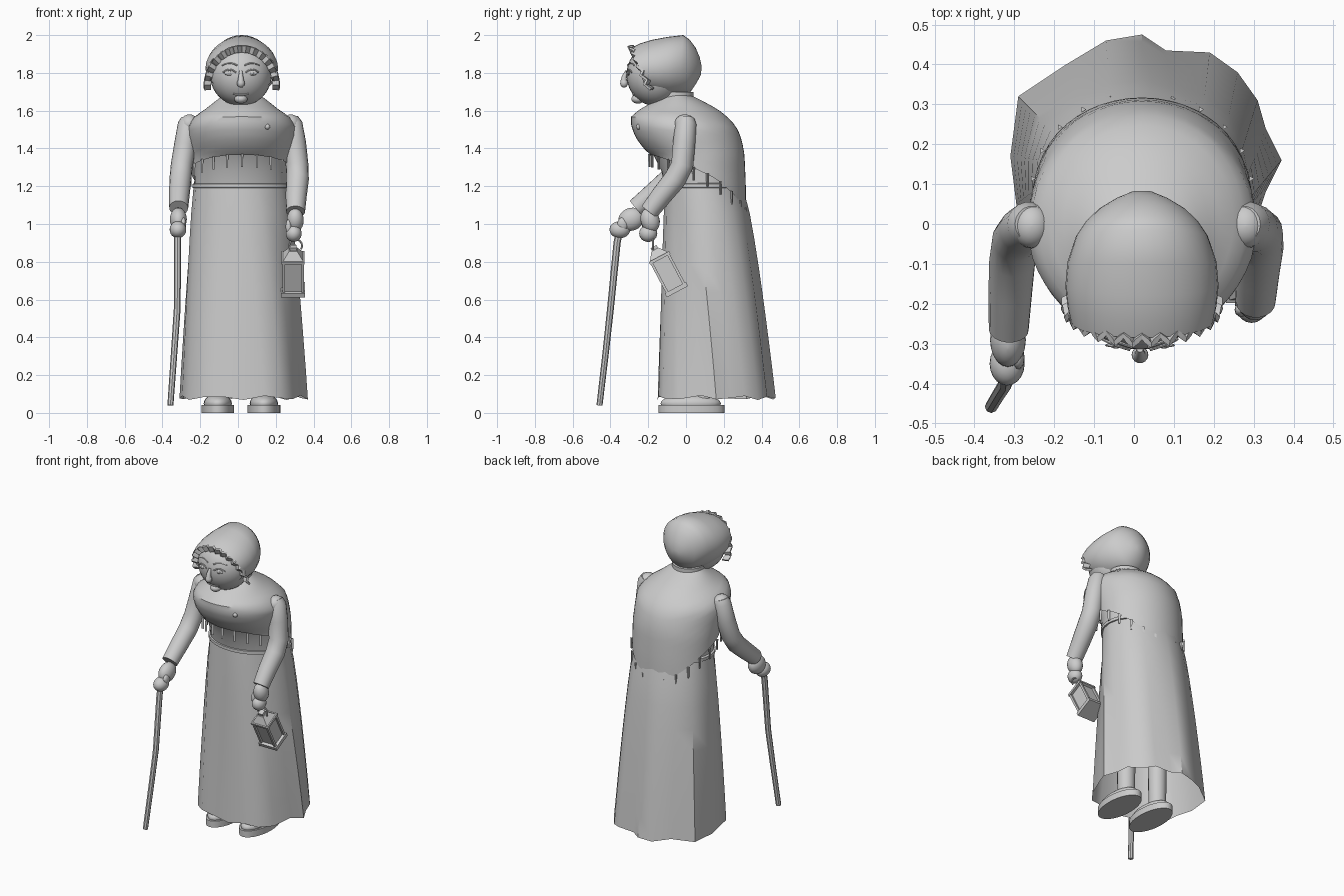
import bpy, math
from mathutils import Vector, Matrix

if "Cube" in bpy.data.objects:
    bpy.data.objects.remove(bpy.data.objects["Cube"])

grey = bpy.data.materials.new("plain_grey")
grey.diffuse_color = (0.6, 0.6, 0.6, 1)
grey.use_nodes = True
grey.node_tree.nodes["Principled BSDF"].inputs["Base Color"].default_value = grey.diffuse_color
CX = 0.02  # body centre line


def finish(name, verts, faces, smooth=40):
    me = bpy.data.meshes.new(name)
    me.from_pydata([tuple(v) for v in verts], [], faces)
    me.materials.append(grey)
    ob = bpy.data.objects.new(name, me)
    bpy.context.collection.objects.link(ob)
    bpy.ops.object.select_all(action='DESELECT')
    ob.select_set(True)
    bpy.context.view_layer.objects.active = ob
    bpy.ops.object.mode_set(mode='EDIT')
    bpy.ops.mesh.select_all(action='SELECT')
    bpy.ops.mesh.normals_make_consistent(inside=False)
    bpy.ops.object.mode_set(mode='OBJECT')
    if smooth:
        bpy.ops.object.shade_smooth_by_angle(angle=math.radians(smooth))
    return ob


def loft(name, rings, cap0=True, cap1=True, closed=True, smooth=40):
    n = len(rings[0])
    verts = [v for r in rings for v in r]
    faces = [(k*n + i, k*n + (i+1) % n, (k+1)*n + (i+1) % n, (k+1)*n + i)
             for k in range(len(rings)-1) for i in range(n if closed else n-1)]
    if cap0:
        faces.append(tuple(range(n)))
    if cap1:
        faces.append(tuple(range((len(rings)-1)*n, len(rings)*n)))
    return finish(name, verts, faces, smooth)


def tube(name, pts, radii, n=12, smooth=40):
    pts = [Vector(p) for p in pts]
    rings = []
    for i, p in enumerate(pts):
        d = pts[min(i+1, len(pts)-1)] - pts[max(i-1, 0)]
        side = d.cross(Vector((0, 1, 0.01))).normalized()
        up = side.cross(d).normalized()
        rings.append([p + radii[i]*(side*math.cos(a) + up*math.sin(a))
                      for a in (2*math.pi*j/n for j in range(n))])
    return loft(name, rings, smooth=smooth)


def ball(name, c, r, seg=20, rows=12, tilt=0):
    rot = Matrix.Rotation(tilt, 3, 'X')
    rings = []
    for k in range(rows+1):
        t = math.pi*min(max(k/rows, 0.01), 0.99)
        rings.append([Vector(c) + rot @ Vector((r[0]*math.sin(t)*math.cos(a), r[1]*math.sin(t)*math.sin(a),
                      -r[2]*math.cos(t))) for a in (2*math.pi*j/seg for j in range(seg))])
    return loft(name, rings, smooth=50)


def oval(z, rx, yf, yb, n=40, cx=CX):
    return [Vector((cx + rx*math.cos(a), (yf+yb)/2 + (yb-yf)/2*math.sin(a), z))
            for a in (2*math.pi*j/n for j in range(n))]


def box(name, size, mat, taper=1.0):
    x, y, z = (s/2 for s in size)
    ring = [(-x, -y), (x, -y), (x, y), (-x, y)]
    return loft(name, [[mat @ Vector((a, b, -z)) for a, b in ring],
                       [mat @ Vector((a*taper, b*taper, z)) for a, b in ring]], smooth=0)


# skirt: oval waist spreading into an uneven folded hem
hem = [(.02, .475), (-.07, .46), (-.17, .40), (-.29, .32), (-.31, .17), (-.295, .05), (-.26, -.05),
       (-.18, -.12), (-.08, -.145), (.03, -.15), (.14, -.145), (.23, -.12), (.29, -.04), (.33, .08),
       (.37, .16), (.33, .24), (.31, .31), (.26, .38), (.19, .43), (.08, .435)]
rings = []
for k in range(9):
    s = k/8
    ring = []
    for i, (hx, hy) in enumerate(hem):
        a = math.pi/2 + 2*math.pi*i/len(hem)
        w = s**0.75
        x, y = CX + .255*math.cos(a), .095 + .205*math.sin(a)
        drop = 1.12 + (.012*math.sin(i*2.3) if k == 8 else 0)
        ring.append(Vector((x + (hx-x)*w, y + (hy-y)*w, 1.2 - drop*s)))
    rings.append(ring)
loft("skirt", rings, cap0=True, cap1=False)

# bodice and waistband
loft("bodice", [oval(1.19, .25, -.11, .3), oval(1.28, .25, -.13, .3), oval(1.38, .255, -.18, .295),
                oval(1.45, .25, -.23, .27)])
loft("waistband", [oval(z, r, -.11 - (r-.25), .3 + (r-.25))
                   for z, r in ((1.19, .25), (1.192, .262), (1.212, .262), (1.216, .25))])

# shawl: hunched dome whose hem drops toward the back
PROFILE = [(1.0, .265, -.11, .318), (1.20, .268, -.14, .317), (1.36, .275, -.18, .31),
           (1.40, .278, -.225, .305), (1.46, .285, -.268, .29), (1.52, .285, -.29, .265),
           (1.57, .25, -.29, .215), (1.61, .19, -.24, .165), (1.65, .14, -.17, .09), (1.68, .10, -.12, .03)]
HEM = [(-.3, 1.375), (-.18, 1.37), (.04, 1.295), (.15, 1.24), (.25, 1.15), (.32, 1.06)]


def lookup(table, v):
    v = min(max(v, table[0][0]), table[-1][0])
    for a, b in zip(table, table[1:]):
        if v <= b[0]:
            t = (v-a[0])/(b[0]-a[0])
            return [p + (q-p)*t for p, q in zip(a[1:], b[1:])]


def shawl_point(a, z, grow=0.0):
    rx, yf, yb = lookup(PROFILE, z)
    return Vector((CX + (rx+grow)*math.cos(a), (yf+yb)/2 + ((yb-yf)/2+grow)*math.sin(a), z))


def hem_z(a):
    return lookup(HEM, shawl_point(a, 1.32).y)[0]


N = 48
rings = []
for k in range(19):
    t = math.sin(k/18*math.pi/2)
    rings.append([shawl_point(a, hem_z(a) + (1.68-hem_z(a))*t) for a in (2*math.pi*j/N for j in range(N))])
loft("shawl", rings, cap0=False)

# fringe strands along the shawl hem
for j in range(22):
    a = 2*math.pi*(j+.5)/22
    p = shawl_point(a, hem_z(a), .006)
    tube("fringe_strand", [p + Vector((0, 0, .005)), p - Vector((0, 0, .065))], [.008, .007], 3, 0)
ball("shawl_pin", (.155, -.25, 1.515), (.015, .015, .015), 10, 6)

# neck and head
loft("neck", [oval(1.64, .10, -.15, .04), oval(1.70, .10, -.15, .04)])
FC, FR = Vector((.015, -.16, 1.79)), Vector((.163, .155, .165))
ball("head", FC, FR, 32, 20)


def on_face(x, z, out=0.0):
    q = 1 - ((x-FC.x)/FR.x)**2 - ((z-FC.z)/FR.z)**2
    return Vector((x, FC.y - FR.y*math.sqrt(max(q, 0)) - out, z))


# facial features
for s in (-1, 1):
    ex = FC.x + s*.06
    ball("eye", on_face(ex, 1.80), (.028, .006, .014), 14, 8)
    ball("pupil", on_face(ex, 1.80, .004), (.01, .005, .01), 10, 6)
    tube("eyelid", [on_face(ex + u*.034, 1.803 + .015*(1-u*u), .002) for u in (-1, -.5, 0, .5, 1)], [.004]*5, 6)
    tube("eyebrow", [on_face(ex + u*.04, 1.84 + .012*(1-u*u), .002) for u in (-1, -.5, 0, .5, 1)], [.004]*5, 6)
tube("nose_bridge", [on_face(FC.x, 1.81), on_face(FC.x, 1.78, .012), on_face(FC.x, 1.75, .02)], [.008, .013, .018])
ball("nose_tip", (FC.x, -.328, 1.745), (.021, .021, .023), 14, 10)
tube("mouth", [on_face(FC.x + u*.04, 1.683 + .006*u*u, .002) for u in (-1, -.5, 0, .5, 1)], [.005]*5, 6)
ball("chin", (FC.x, -.255, 1.662), (.035, .035, .025), 14, 10)

# bonnet: sloping brim section rounded off to the back (top y, top z, bottom y, bottom z, half width)
sections = [(-.285, 1.935, -.205, 1.69, .178), (-.24, 1.957, -.17, 1.68, .187), (-.18, 1.975, -.13, 1.675, .192),
            (-.10, 1.99, -.09, 1.672, .187), (-.015, 2.0, -.045, 1.675, .165), (.02, 1.975, -.005, 1.685, .14),
            (.05, 1.935, .025, 1.70, .108), (.072, 1.885, .055, 1.745, .065), (.083, 1.835, .079, 1.79, .025)]
rings = []
for ty, tz, by, bz, w in sections:
    rings.append([Vector((CX + w*math.cos(a), (ty+by)/2 + (ty-by)/2*math.sin(a),
                          (tz+bz)/2 + (tz-bz)/2*math.sin(a))) for a in (2*math.pi*j/36 for j in range(36))])
loft("bonnet", rings, cap0=False, smooth=60)

# crimped frill around the bonnet opening
inner, outer = [], []
for j in range(57):
    a = -.08 + (math.pi+.16)*j/56
    wave = (.011, 0, -.011, 0)[j % 4]
    for lst, r, dy in ((inner, .165, .01), (outer, .2, -.006)):
        lst.append(Vector((CX + r*math.cos(a), -.2 - .088*math.sin(a) + dy + wave, 1.73 + (r+.015)*math.sin(a))))
frill = loft("bonnet_frill", [inner, outer], False, False, closed=False, smooth=0)
m = frill.modifiers.new("thickness", 'SOLIDIFY')
m.thickness, m.offset = .014, 0

# sleeves, cuffs' ends, shoulders and hands
tube("left_sleeve", [(.275, 0, 1.555), (.285, 0, 1.53), (.30, -.01, 1.43), (.313, -.02, 1.31), (.315, -.06, 1.235),
     (.308, -.13, 1.15), (.305, -.195, 1.065)], [.045, .056, .06, .06, .06, .056, .05], 18)
tube("right_sleeve", [(-.255, 0, 1.555), (-.262, 0, 1.53), (-.28, -.015, 1.42), (-.298, -.04, 1.31),
     (-.305, -.09, 1.235), (-.31, -.17, 1.165), (-.314, -.265, 1.085)], [.045, .056, .058, .058, .058, .055, .05], 18)
for name, x in (("left_shoulder", .28), ("right_shoulder", -.257)):
    ball(name, (x, -.005, 1.53), (.05, .056, .05))
ball("left_palm", (.303, -.19, 1.02), (.045, .05, .065), tilt=.3)
ball("left_fingers", (.295, -.2, .95), (.042, .048, .045))
ball("left_thumb", (.268, -.215, .985), (.016, .018, .04), 10, 8)
ball("right_palm", (-.316, -.29, 1.025), (.045, .07, .06), tilt=.4)
ball("right_fingers", (-.318, -.35, .97), (.044, .055, .045))
ball("right_thumb", (-.29, -.335, 1.0), (.016, .03, .035), 10, 8)

# bent walking stick
tube("walking_stick", [(-.318, -.345, 1.0), (-.32, -.365, .90), (-.322, -.40, .55), (-.338, -.425, .32),
     (-.358, -.458, .04)], [.019, .019, .018, .017, .016], 8, 30)

# lantern, swinging at a tilt
L = Matrix.Translation((.292, -.1, .745)) @ Matrix.Rotation(math.radians(28), 4, 'X')


def at(x, y, z):
    return L @ Matrix.Translation((x, y, z))


box("lantern_glass", (.09, .09, .19), at(0, 0, -.008))
box("lantern_base", (.128, .128, .024), at(0, 0, -.105))
box("lantern_top", (.122, .122, .016), at(0, 0, .085))
box("lantern_roof", (.11, .11, .045), at(0, 0, .113), .4)
box("lantern_cap", (.035, .035, .02), at(0, 0, .143))
for sx in (-1, 1):
    for sy in (-1, 1):
        box("lantern_post", (.014, .014, .19), at(sx*.05, sy*.05, -.008))
loop = [Vector((.305 + .034*math.cos(a), -.175, .885 + .034*math.sin(a)))
        for a in (-.6 + (math.pi+1.2)*j/12 for j in range(13))]
tube("lantern_handle", loop, [.005]*13, 6)

# legs and shoes
for s in (-1, 1):
    x = .015 + s*.122
    tube("leg", [(x, .09, .04), (x, .09, .5)], [.052, .06], 16)
    sole = []
    for z in (0, .042):
        sole.append([Vector((x + .087*math.cos(a), .03 + .175*math.sin(a), z))
                     for a in (2*math.pi*j/28 for j in range(28))])
    loft("sole", sole)
    ball("shoe", (x, .025, .05), (.075, .16, .05))
